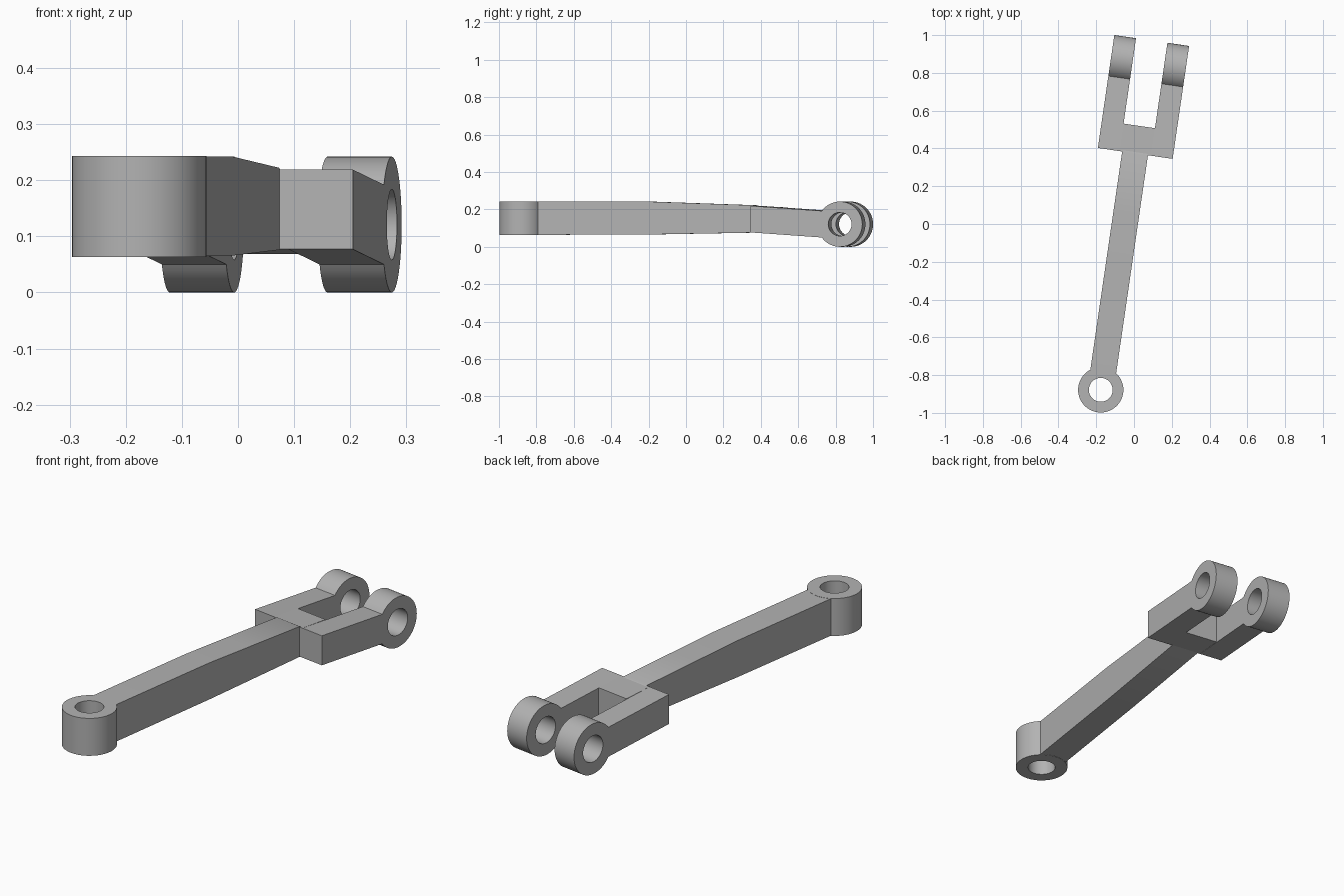
import bpy, bmesh
from math import sin, cos, pi, asin, radians
from mathutils import Vector

cube = bpy.data.objects.get("Cube")
if cube:
    bpy.data.objects.remove(cube, do_unlink=True)

# Single metal colour
metal = bpy.data.materials.new("grey_metal")
metal.use_nodes = True
metal.diffuse_color = (0.45, 0.45, 0.45, 1)
metal.node_tree.nodes["Principled BSDF"].inputs["Base Color"].default_value = metal.diffuse_color

# The link lies along its own Y axis, starting at the centre of the ring
ORIGIN, TILT = (-0.176, -0.878, 0), radians(-8.3)
EYE_R, HOLE_R, EYE_Y, EYE_Z = 0.121, 0.063, 1.748, 0.121
FORK_Y, FORK_Z, BAR = 1.265, 0.148, 0.071


def arc(cx, cy, r, start=0.0, end=2 * pi, n=48):
    return [(cx + r * cos(start + (end - start) * i / n),
             cy + r * sin(start + (end - start) * i / n)) for i in range(n + 1)]


def circle(cx, cy, r):
    return arc(cx, cy, r)[:-1]


def plate(name, loops, low, high, axis):
    """Extrude an outline with holes along X (outline in YZ) or Z (outline in XY)."""
    place = (lambda a, b: (low, a, b)) if axis == "X" else (lambda a, b: (a, b, low))
    depth = Vector((high - low, 0, 0)) if axis == "X" else Vector((0, 0, high - low))
    bm = bmesh.new()
    edges = []
    for loop in loops:
        vs = [bm.verts.new(place(*p)) for p in loop]
        edges += [bm.edges.new((v, vs[i - 1])) for i, v in enumerate(vs)]
    bmesh.ops.triangle_fill(bm, use_beauty=True, edges=edges)
    out = bmesh.ops.extrude_face_region(bm, geom=bm.faces[:], use_keep_orig=True)
    moved = [g for g in out["geom"] if isinstance(g, bmesh.types.BMVert)]
    bmesh.ops.translate(bm, verts=moved, vec=depth)
    bmesh.ops.recalc_face_normals(bm, faces=bm.faces[:])
    mesh = bpy.data.meshes.new(name)
    bm.to_mesh(mesh)
    bm.free()
    obj = bpy.data.objects.new(name, mesh)
    mesh.materials.append(metal)
    obj.location, obj.rotation_euler.z = ORIGIN, TILT
    bpy.context.collection.objects.link(obj)
    return obj


# Upright ring at the front end
ring = plate("ring", [circle(0, 0, 0.12), circle(0, 0, HOLE_R)], 0.063, 0.243, "Z")

# Rod, thinning towards the fork
rod_side = [(0.09, 0.064), (0.7, 0.066), (FORK_Y, 0.076), (FORK_Y + 0.01, 0.08),
            (FORK_Y + 0.01, 0.217), (FORK_Y, 0.222), (0.95, 0.233), (0.69, 0.242), (0.09, 0.242)]
rod = plate("rod", [rod_side], -0.07, 0.068, "X")

# Bridge joining the two prongs, following their slight downward slope
slope = (EYE_Z - FORK_Z) / (EYE_Y - FORK_Y)
bridge_end = 1.412
drop = slope * (bridge_end - FORK_Y)
bridge_side = [(FORK_Y, FORK_Z - BAR), (bridge_end, FORK_Z - BAR + drop),
               (bridge_end, FORK_Z + BAR + drop), (FORK_Y, FORK_Z + BAR)]
bridge = plate("fork_bridge", [bridge_side], -0.084, 0.084, "X")

# Prongs: straight bar ending in a round eye, mirrored across the link
meet = pi - asin(BAR / EYE_R)
prong_side = [(FORK_Y, FORK_Z - BAR), (FORK_Y, FORK_Z + BAR)]
prong_side += arc(EYE_Y, EYE_Z, EYE_R, meet, -meet)
prongs = plate("fork_prongs", [prong_side, circle(EYE_Y, EYE_Z, HOLE_R)], 0.084, 0.2, "X")
prongs.modifiers.new("Mirror", "MIRROR").use_axis = (True, False, False)

# Smooth the round walls, keep the edges sharp
bpy.ops.object.select_all(action="DESELECT")
for obj in (ring, rod, bridge, prongs):
    obj.select_set(True)
bpy.context.view_layer.objects.active = ring
bpy.ops.object.shade_smooth_by_angle(angle=radians(30))
